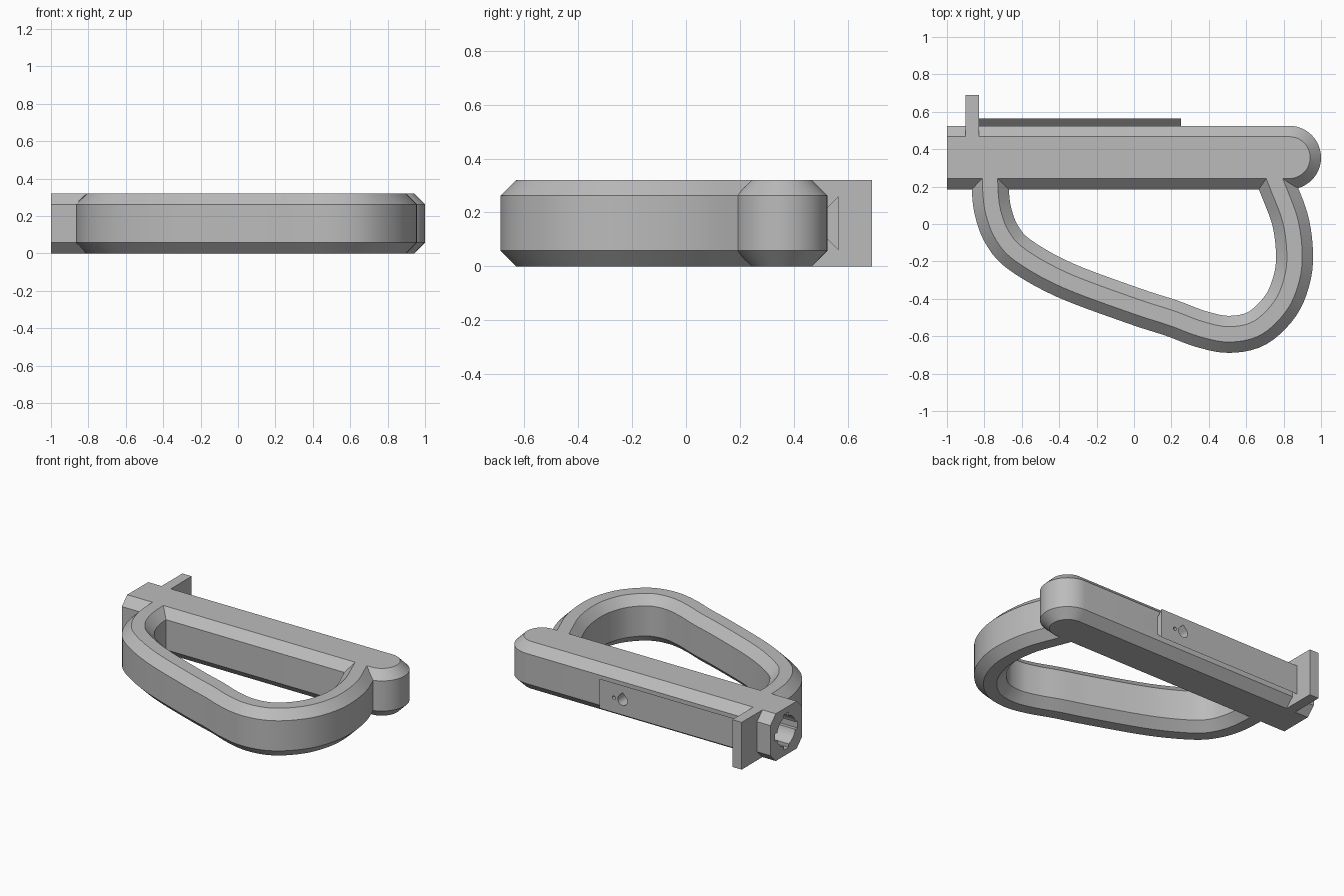
import bpy, bmesh, math
from mathutils import Vector

default = bpy.data.objects.get("Cube")
if default:
    bpy.data.objects.remove(default, do_unlink=True)

HEIGHT, CHAMFER = 0.32, 0.058
GRIP_Y, GRIP_R, MID_Z = 0.355, 0.17, 0.16

grey = bpy.data.materials.new("plain grey")
grey.use_nodes = True
GREY = (0.5, 0.5, 0.5, 1)
grey.diffuse_color = GREY
grey.node_tree.nodes["Principled BSDF"].inputs["Base Color"].default_value = GREY


def skin(name, rings):
    """Join equal closed rings of points into a capped solid."""
    bm = bmesh.new()
    loops = [[bm.verts.new(p) for p in ring] for ring in rings]
    n = len(loops[0])
    for a, b in zip(loops, loops[1:]):
        for i in range(n):
            j = (i + 1) % n
            bm.faces.new((a[i], a[j], b[j], b[i]))
    bm.faces.new(loops[0][::-1])
    bm.faces.new(loops[-1])
    bmesh.ops.recalc_face_normals(bm, faces=bm.faces)
    mesh = bpy.data.meshes.new(name)
    bm.to_mesh(mesh)
    bm.free()
    mesh.materials.append(grey)
    obj = bpy.data.objects.new(name, mesh)
    bpy.context.collection.objects.link(obj)
    return obj


def box(name, x, y, z):
    return skin(name, [[(a, y[0], z[0]), (a, y[1], z[0]), (a, y[1], z[1]), (a, y[0], z[1])] for a in x])


def activate(obj):
    bpy.ops.object.select_all(action='DESELECT')
    obj.select_set(True)
    bpy.context.view_layer.objects.active = obj


def cut(obj, cutter):
    activate(obj)
    mod = obj.modifiers.new("cut", 'BOOLEAN')
    mod.operation, mod.solver, mod.object = 'DIFFERENCE', 'EXACT', cutter
    bpy.ops.object.modifier_apply(modifier=mod.name)


# Grip: chamfered bar, flat at one end and rounded at the other
def grip_ring(z, radius):
    arc = [math.pi * (i / 24 - 0.5) for i in range(25)]
    ring = [(0.83 + radius * math.cos(a), GRIP_Y + radius * math.sin(a), z) for a in arc]
    return [(-1, GRIP_Y - radius, z)] + ring + [(-1, GRIP_Y + radius, z)]


grip = skin("grip", [grip_ring(0, GRIP_R - CHAMFER), grip_ring(CHAMFER, GRIP_R),
                     grip_ring(HEIGHT - CHAMFER, GRIP_R), grip_ring(HEIGHT, GRIP_R - CHAMFER)])

# Hand guard: chamfered section swept along a smooth path
PATH = [Vector(p) for p in (
    (-0.77, 0.33), (-0.768, 0.18), (-0.752, 0.06), (-0.705, -0.06), (-0.61, -0.165),
    (-0.37, -0.3), (0, -0.438), (0.2, -0.503), (0.36, -0.562), (0.51, -0.59),
    (0.66, -0.556), (0.785, -0.435), (0.845, -0.29), (0.858, -0.15), (0.835, 0.02),
    (0.772, 0.19), (0.72, 0.32))]


def spline(points, steps):
    out = []
    pts = [2 * points[0] - points[1]] + points + [2 * points[-1] - points[-2]]
    for a, b, c, d in zip(pts, pts[1:], pts[2:], pts[3:]):
        for s in range(steps):
            t = s / steps
            out.append(0.5 * (2 * b + (c - a) * t + (2 * a - 5 * b + 4 * c - d) * t ** 2
                              + (3 * b - a - 3 * c + d) * t ** 3))
    return out + [points[-1]]


HALF = 0.099
low, high, flat = CHAMFER, HEIGHT - CHAMFER, HALF - CHAMFER
SECTION = [(-flat, 0), (flat, 0), (HALF, low), (HALF, high),
           (flat, HEIGHT), (-flat, HEIGHT), (-HALF, high), (-HALF, low)]
line = spline(PATH, 5)
rings = []
for i, p in enumerate(line):
    d = (line[min(i + 1, len(line) - 1)] - line[max(i - 1, 0)]).normalized()
    rings.append([(p.x - d.y * s, p.y + d.x * s, z) for s, z in SECTION])
guard = skin("hand_guard", rings)
cut(guard, grip)

# Cross stop: upright plate on the back near the open end
stop = box("cross_stop", (-0.9, -0.83), (0.42, 0.69), (0, HEIGHT))
cut(stop, grip)

# Dovetail rail: widens away from the grip
rail = skin("dovetail_rail", [[(x, 0.515, MID_Z - 0.05), (x, 0.565, MID_Z - 0.1),
                               (x, 0.565, MID_Z + 0.1), (x, 0.515, MID_Z + 0.05)] for x in (-0.83, 0.252)])

# Socket: round bore in the open end with four key slots
cutters = []


def bore_ring(x, r):
    turns = [2 * math.pi * i / 32 for i in range(32)]
    return [(x, GRIP_Y + r * math.cos(a), MID_Z + r * math.sin(a)) for a in turns]


bore = skin("socket_cutter", [bore_ring(-1.1, 0.1), bore_ring(0.2, 0.1)])
slots = [box("slot_cutter", (-1.1, 0.2), (GRIP_Y - 0.12, GRIP_Y + 0.12), (MID_Z - 0.025, MID_Z + 0.025)),
         box("slot_cutter", (-1.1, 0.2), (GRIP_Y - 0.025, GRIP_Y + 0.025), (MID_Z - 0.12, MID_Z + 0.12))]
for c in [bore] + slots:
    cut(grip, c)
    cutters.append(c)


# Catch holes: teardrop and pin hole through the rail
def hole(x, r, tip):
    turns = [2 * math.pi * i / 24 for i in range(24)]
    shape = [(x + r * math.cos(a), MID_Z + r * math.sin(a) + (tip if i == 6 else 0)) for i, a in enumerate(turns)
             if tip == 0 or not (3 < i < 9) or i == 6]
    return skin("hole_cutter", [[(px, y, pz) for px, pz in shape] for y in (0.41, 0.6)])


for c in (hole(0.08, 0.036, 0.016), hole(0.145, 0.012, 0)):
    cut(rail, c)
    cut(grip, c)
    cutters.append(c)

for c in cutters:
    bpy.data.objects.remove(c, do_unlink=True)
for part in (grip, guard, stop, rail):
    activate(part)
    bpy.ops.object.shade_smooth_by_angle(angle=math.radians(30))
